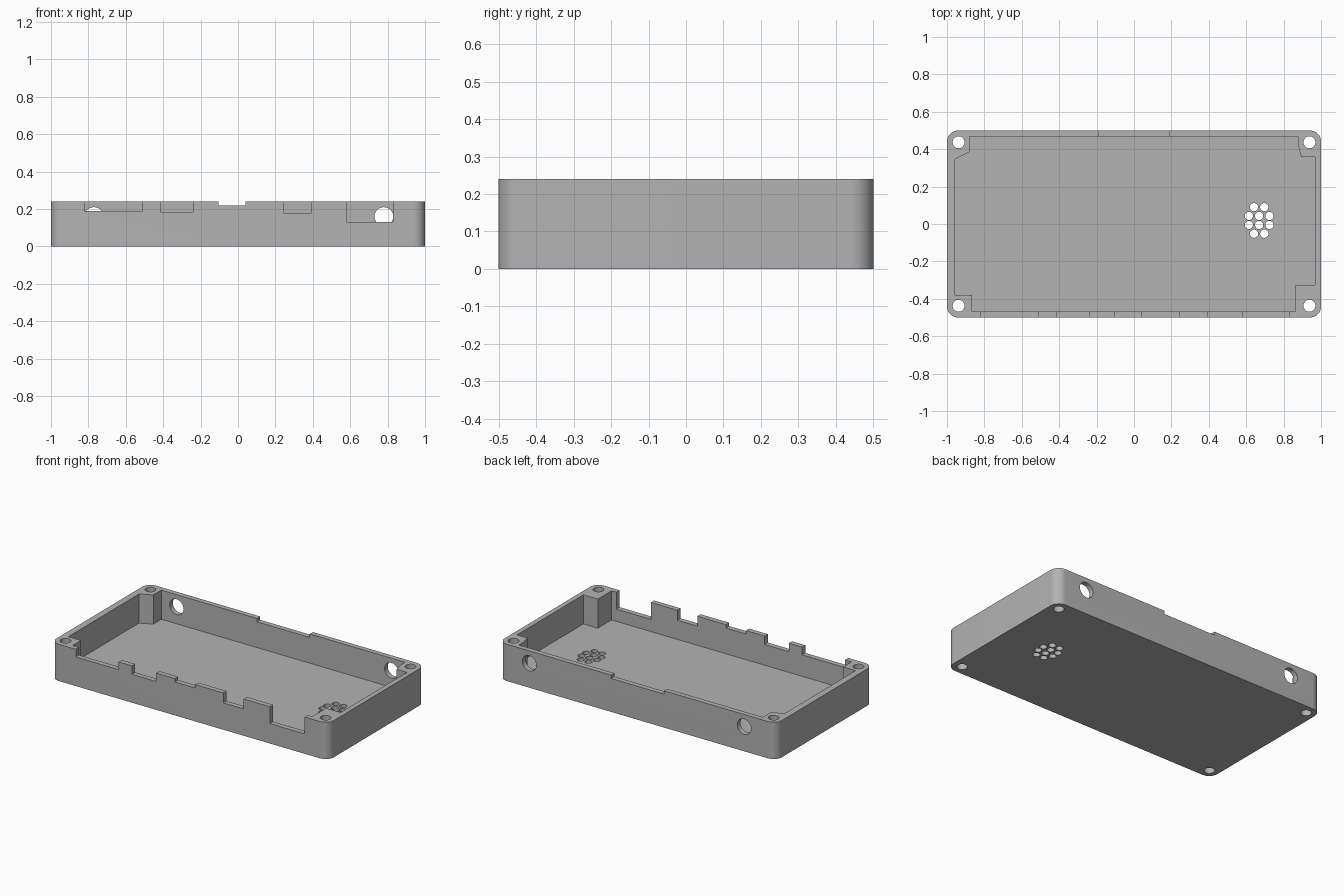
import bpy, bmesh, math
from mathutils import Matrix

cube = bpy.data.objects.get("Cube")
if cube:
    bpy.data.objects.remove(cube, do_unlink=True)

HEIGHT, FLOOR, WALL_Y = 0.24, 0.05, 0.5
BEYOND = 0.3

grey = bpy.data.materials.new("plain grey")
grey.use_nodes = True
grey.diffuse_color = (0.45, 0.45, 0.45, 1)
grey.node_tree.nodes["Principled BSDF"].inputs["Base Color"].default_value = (0.45, 0.45, 0.45, 1)


def prism(name, outline, z0, z1):
    """Extrude a counter-clockwise outline from z0 to z1."""
    bm = bmesh.new()
    base = bm.faces.new([bm.verts.new((x, y, z0)) for x, y in outline])
    top = bmesh.ops.extrude_face_region(bm, geom=[base])["geom"]
    verts = [v for v in top if isinstance(v, bmesh.types.BMVert)]
    bmesh.ops.translate(bm, vec=(0, 0, z1 - z0), verts=verts)
    bmesh.ops.recalc_face_normals(bm, faces=bm.faces)
    mesh = bpy.data.meshes.new(name)
    bm.to_mesh(mesh)
    bm.free()
    mesh.materials.append(grey)
    obj = bpy.data.objects.new(name, mesh)
    bpy.context.collection.objects.link(obj)
    return obj


def circle(x, y, r, n=32):
    return [(x + r * math.cos(math.tau * i / n), y + r * math.sin(math.tau * i / n)) for i in range(n)]


def rectangle(x0, x1, y0, y1):
    return [(x0, y0), (x1, y0), (x1, y1), (x0, y1)]


def rounded_rectangle(hx, hy, r, n=12):
    pts = []
    for k, (sx, sy) in enumerate([(1, 1), (-1, 1), (-1, -1), (1, -1)]):
        for i in range(n + 1):
            a = math.pi / 2 * (k + i / n)
            pts.append((sx * (hx - r) + r * math.cos(a), sy * (hy - r) + r * math.sin(a)))
    return pts


def cut(cutter):
    """Subtract a cutter from the case and discard it."""
    mod = case.modifiers.new("cut", "BOOLEAN")
    mod.operation, mod.solver, mod.object = "DIFFERENCE", "EXACT", cutter
    bpy.ops.object.modifier_apply(modifier=mod.name)
    bpy.data.objects.remove(cutter, do_unlink=True)


# Solid case body with rounded upright corners
case = prism("case_tray", rounded_rectangle(1, WALL_Y, 0.06), 0, HEIGHT)
bpy.context.view_layer.objects.active = case
case.select_set(True)

# Inner cavity, leaving a screw post in each corner
cavity = [(-0.866, -0.467), (0.864, -0.467), (0.864, -0.326), (0.968, -0.326),
          (0.968, 0.358), (0.894, 0.358), (0.878, 0.42), (0.878, 0.467),
          (-0.88, 0.467), (-0.88, 0.385), (-0.957, 0.347), (-0.957, -0.38),
          (-0.866, -0.38)]
cut(prism("cavity", cavity, FLOOR, BEYOND))

# Port notches in the front wall: left edge, right edge, sill height
for x0, x1, sill in [(-0.82, -0.51, 0.19), (-0.415, -0.24, 0.185), (-0.105, 0.04, 0.218),
                     (0.245, 0.39, 0.175), (0.58, 0.83, 0.13)]:
    cut(prism("port_notch", rectangle(x0, x1, -0.6, -0.44), sill, BEYOND))

# Shallow notch in the back wall
cut(prism("back_notch", rectangle(-0.19, 0.19, 0.44, 0.6), 0.218, BEYOND))

# Round cable holes through the back wall
for x in (-0.77, 0.78):
    hole = prism("cable_hole", circle(0, 0, 0.05), -0.6, -0.42)
    hole.data.transform(Matrix.Translation((x, 0, 0.16)) @ Matrix.Rotation(math.pi / 2, 4, "X"))
    cut(hole)

# Screw holes through the corner posts
for sx in (-1, 1):
    for sy in (-1, 1):
        cut(prism("screw_hole", circle(sx * 0.938, sy * 0.437, 0.032), -0.1, BEYOND))

# Speaker grille through the floor
for y, count in [(0.09, 2), (0.043, 3), (-0.005, 3), (-0.052, 2)]:
    for i in range(count):
        x = 0.669 + (i - (count - 1) / 2) * 0.055
        cut(prism("speaker_hole", circle(x, y, 0.022, 24), -0.1, 0.1))

bpy.ops.object.shade_smooth_by_angle(angle=math.radians(30))
